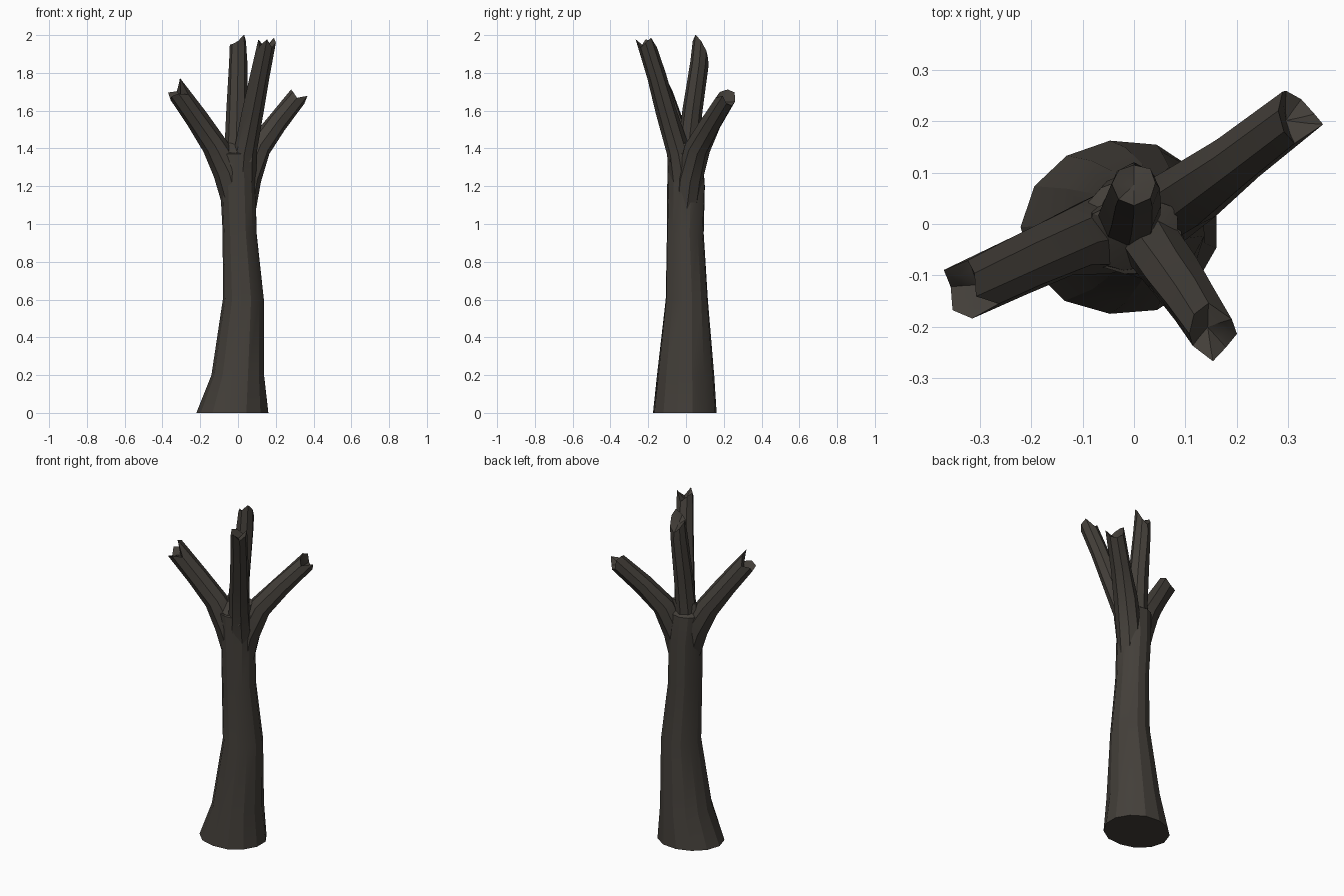
import bpy, bmesh, math, random
from mathutils import Vector

if "Cube" in bpy.data.objects:
    bpy.data.objects.remove(bpy.data.objects["Cube"])

random.seed(4)

bark = bpy.data.materials.new("dark bark")
bark.diffuse_color = (0.056, 0.049, 0.041, 1)
bark.use_nodes = True
bark.node_tree.nodes["Principled BSDF"].inputs["Base Color"].default_value = bark.diffuse_color


def finish(bm, name, angle):
    bmesh.ops.recalc_face_normals(bm, faces=bm.faces)
    mesh = bpy.data.meshes.new(name)
    bm.to_mesh(mesh)
    bm.free()
    mesh.materials.append(bark)
    obj = bpy.data.objects.new(name, mesh)
    bpy.context.collection.objects.link(obj)
    bpy.ops.object.select_all(action='DESELECT')
    obj.select_set(True)
    bpy.context.view_layer.objects.active = obj
    bpy.ops.object.shade_smooth_by_angle(angle=math.radians(angle))
    return obj


def bridge(bm, a, b):
    n = len(a)
    for i in range(n):
        j = (i + 1) % n
        bm.faces.new((a[i], a[j], b[j], b[i]))


def fan(bm, ring, centre):
    c = bm.verts.new(centre)
    for i in range(len(ring)):
        bm.faces.new((ring[i], ring[(i + 1) % len(ring)], c))


# Trunk: rings given as (z, x min, x max, y min, y max)
SECTIONS = [
    (0.00, -0.213, 0.165, -0.175, 0.163),
    (0.20, -0.140, 0.142, -0.150, 0.145),
    (0.60, -0.076, 0.136, -0.107, 0.116),
    (0.95, -0.080, 0.098, -0.102, 0.092),
    (1.20, -0.092, 0.094, -0.097, 0.100),
    (1.37, -0.105, 0.092, -0.098, 0.085),
]
SIDES = 13
bm = bmesh.new()
rings = []
for z, x0, x1, y0, y1 in SECTIONS:
    ring = []
    for i in range(SIDES):
        a = 2 * math.pi * (i + 0.5) / SIDES
        k = 1.02 + random.uniform(-0.025, 0.025)
        ring.append(bm.verts.new(((x0 + x1) / 2 + k * (x1 - x0) / 2 * math.cos(a),
                                  (y0 + y1) / 2 + k * (y1 - y0) / 2 * math.sin(a), z)))
    if rings:
        bridge(bm, rings[-1], ring)
    rings.append(ring)
bm.faces.new(rings[0])
fan(bm, rings[-1], (0, 0, 1.43))
finish(bm, "trunk", 25)


# Branches: bent tapering tubes with a jagged, hollowed broken end
def branch(name, path, jag):
    bm = bmesh.new()
    pts = [Vector(p[:3]) for p in path]
    n = len(jag)
    prev = None
    for k, p in enumerate(pts):
        t = (pts[min(k + 1, len(pts) - 1)] - pts[max(k - 1, 0)]).normalized()
        u = Vector((0, 1, 0)).cross(t).normalized()
        v = t.cross(u)
        last = k == len(pts) - 1
        ring = []
        for i in range(n):
            a = 2 * math.pi * i / n
            r = path[k][3] * random.uniform(0.95, 1.07)
            co = p + r * (u * math.cos(a) + v * math.sin(a))
            if last:
                co += t * jag[i]
            ring.append(bm.verts.new(co))
        if prev:
            bridge(bm, prev, ring)
        else:
            bm.faces.new(ring)
        prev = ring
    # splintered end sinks slightly towards the core
    core = []
    for i in range(n):
        q = p + (prev[i].co - p) * 0.6 - t * 0.012
        core.append(bm.verts.new(q))
    bridge(bm, prev, core)
    fan(bm, core, p - t * 0.025)
    finish(bm, name, 35)


branch("left_branch",
       [(0.0, 0.0, 1.10, 0.075), (-0.05, -0.015, 1.28, 0.083),
        (-0.125, -0.035, 1.42, 0.066), (-0.22, -0.078, 1.555, 0.06),
        (-0.318, -0.125, 1.695, 0.056)],
       [0.06, 0.035, -0.005, 0.02, -0.01, 0.015, 0.01, -0.03])
branch("right_branch",
       [(0.02, 0.0, 1.05, 0.065), (0.05, 0.022, 1.24, 0.07),
        (0.11, 0.06, 1.40, 0.065), (0.20, 0.13, 1.53, 0.055),
        (0.31, 0.212, 1.665, 0.05)],
       [0.005, -0.005, 0.0, 0.03, 0.02, 0.0, -0.02, 0.035])
branch("front_branch",
       [(0.02, -0.01, 1.20, 0.078), (0.035, -0.04, 1.38, 0.06),
        (0.08, -0.105, 1.60, 0.054), (0.115, -0.155, 1.78, 0.049),
        (0.148, -0.208, 1.95, 0.047)],
       [0.02, 0.035, -0.03, 0.0, 0.02, -0.005, 0.045, 0.0])
branch("back_branch",
       [(-0.01, 0.0, 1.20, 0.078), (-0.01, 0.015, 1.42, 0.058),
        (-0.005, 0.035, 1.60, 0.054), (0.0, 0.07, 1.85, 0.048),
        (0.0, 0.078, 1.95, 0.043)],
       [0.02, -0.03, -0.06, -0.03, 0.0, 0.0, 0.015, 0.05])

# Bark ledge filling the fork between the branches
bm = bmesh.new()
low = [bm.verts.new(c) for c in [(-0.11, -0.07, 1.33), (-0.02, -0.095, 1.31), (0.07, -0.085, 1.33),
                                 (0.09, 0.03, 1.33), (0.0, 0.08, 1.3), (-0.09, 0.03, 1.33)]]
top = [bm.verts.new(c) for c in [(-0.11, -0.065, 1.39), (-0.02, -0.09, 1.375), (0.085, -0.075, 1.40),
                                 (0.085, 0.03, 1.44), (0.0, 0.06, 1.45), (-0.08, 0.02, 1.44)]]
bridge(bm, low, top)
bm.faces.new(low)
fan(bm, top, (0, -0.01, 1.45))
finish(bm, "fork_ledge", 25)
